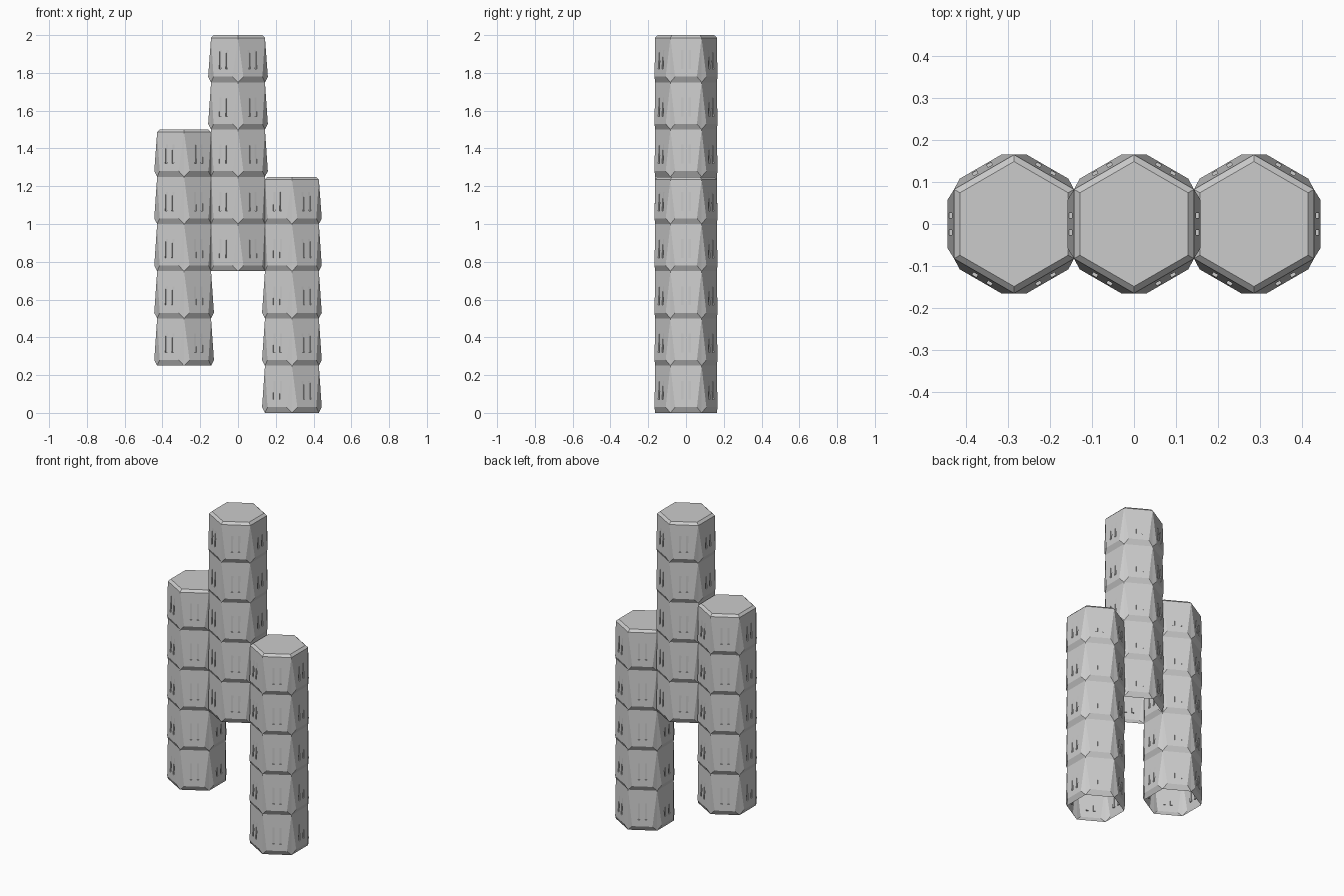
import bpy, bmesh, math
from mathutils import Vector

cube = bpy.data.objects.get("Cube")
if cube:
    bpy.data.objects.remove(cube, do_unlink=True)

APOTHEM = 0.1427          # hexagon centre to flat side
HALF = APOTHEM * math.tan(math.pi / 6)
BULGE = 0.158             # furthest reach of a panel
PITCH = 0.25              # segment height
LIP = 0.03                # height of the sloping lower lip
FOOT = 0.058              # half width of a panel above its lip
SLOT_LOW, SLOT_HIGH = 0.07, 0.17
CHAMFER = 0.014

stone = bpy.data.materials.new("light_grey")
stone.use_nodes = True
grey = (0.6, 0.6, 0.6, 1)
stone.diffuse_color = grey
stone.node_tree.nodes["Principled BSDF"].inputs["Base Color"].default_value = grey


def add_side(bm, angle, base, height):
    """One tapered, slotted panel on one side of a hexagonal segment."""
    normal = Vector((math.cos(angle), math.sin(angle), 0))
    across = Vector((-normal.y, normal.x, 0))

    def point(u, depth, z):
        return normal * depth + across * u + Vector((0, 0, base + z))

    def face(*corners):
        bm.faces.new([bm.verts.new(point(*c)) for c in corners])

    def on_panel(column, z):
        t = (z - LIP) / (height - LIP)
        edge = FOOT + (HALF - FOOT) * t
        u = (-edge, -0.026, -0.014, 0.014, 0.026, edge)[column]
        return (u, BULGE + (APOTHEM - BULGE) * t, z)

    # Panel grid, with two upright slots cut into the sloping face
    rows = (LIP, SLOT_LOW, SLOT_HIGH, height)
    for low, high in zip(rows, rows[1:]):
        for c in range(5):
            a, b = on_panel(c, low), on_panel(c + 1, low)
            d, e = on_panel(c + 1, high), on_panel(c, high)
            if low == SLOT_LOW and c in (1, 3):
                back_a, back_b = (a[0], e[1], low), (b[0], d[1], low)
                face(back_a, back_b, d, e)
                face(a, b, back_b, back_a)
                face(a, back_a, e)
                face(b, d, back_b)
            else:
                face(a, b, d, e)

    # Lower lip and the two wedge faces back to the hexagon corners
    foot_l, foot_r = on_panel(0, LIP), on_panel(5, LIP)
    base_l, base_r = (-HALF, APOTHEM, 0), (HALF, APOTHEM, 0)
    face(base_l, base_r, foot_r, foot_l)
    face(base_l, foot_l, on_panel(0, SLOT_LOW), on_panel(0, SLOT_HIGH), on_panel(0, height))
    face(base_r, on_panel(5, height), on_panel(5, SLOT_HIGH), on_panel(5, SLOT_LOW), foot_r)


def add_cap(bm, top):
    """Chamfered hexagonal lid."""
    rings = []
    for apothem, z in ((APOTHEM, top - CHAMFER), (APOTHEM - CHAMFER, top)):
        radius = apothem / math.cos(math.pi / 6)
        rings.append([bm.verts.new((radius * math.cos(a), radius * math.sin(a), z))
                      for a in (math.pi / 6 + i * math.pi / 3 for i in range(6))])
    lower, upper = rings
    for i in range(6):
        j = (i + 1) % 6
        bm.faces.new((lower[i], lower[j], upper[j], upper[i]))
    bm.faces.new(upper)


def build_column(name, x, base, segments=5):
    """Hollow stack of segments, open below and capped above."""
    bm = bmesh.new()
    for s in range(segments):
        height = PITCH - (CHAMFER if s == segments - 1 else 0)
        for side in range(6):
            add_side(bm, side * math.pi / 3, s * PITCH, height)
    add_cap(bm, segments * PITCH)
    bmesh.ops.remove_doubles(bm, verts=bm.verts, dist=0.0001)
    mesh = bpy.data.meshes.new(name)
    bm.to_mesh(mesh)
    bm.free()
    mesh.materials.append(stone)
    column = bpy.data.objects.new(name, mesh)
    column.location = (x, 0, base)
    bpy.context.collection.objects.link(column)


build_column("right_column", -2 * APOTHEM, PITCH)
build_column("centre_column", 0, 3 * PITCH)
build_column("left_column", 2 * APOTHEM, 0)
